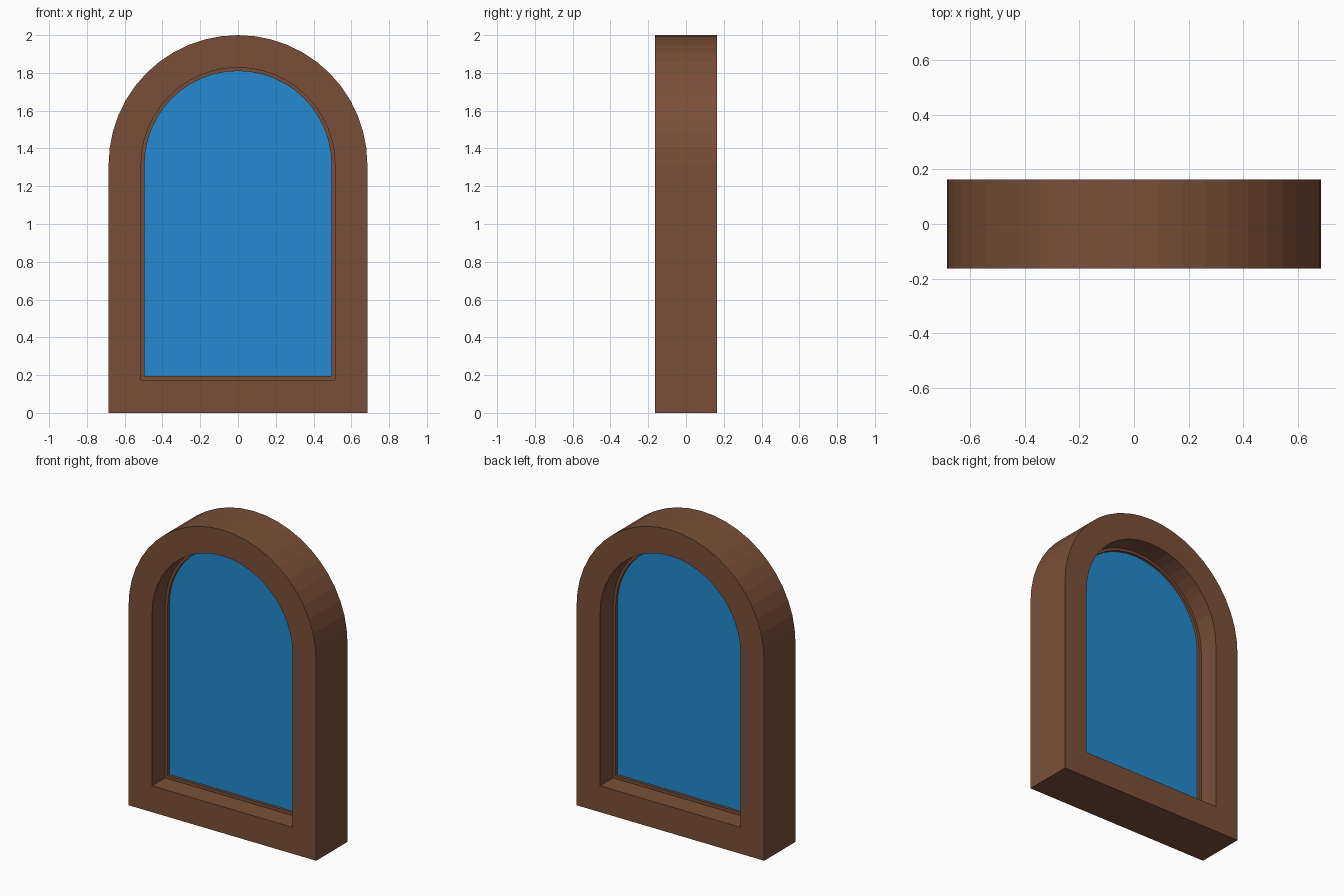
import bpy, bmesh, math

if "Cube" in bpy.data.objects:
    bpy.data.objects.remove(bpy.data.objects["Cube"])

SPRING = 1.315   # height where the arch starts
SEGS = 24        # sides of the half circle


def material(name, rgb):
    m = bpy.data.materials.new(name)
    lin = [((c / 255 + 0.055) / 1.055) ** 2.4 for c in rgb]
    m.diffuse_color = (*lin, 1)
    m.use_nodes = True
    m.node_tree.nodes["Principled BSDF"].inputs["Base Color"].default_value = m.diffuse_color
    return m


def arch(radius, bottom):
    """Arched outline: two bottom corners plus a half circle."""
    pts = [(-radius, bottom), (radius, bottom)]
    for i in range(SEGS + 1):
        a = math.pi * i / SEGS
        pts.append((radius * math.cos(a), SPRING + radius * math.sin(a)))
    return pts


def finish(name, bm, mat):
    bmesh.ops.recalc_face_normals(bm, faces=bm.faces)
    me = bpy.data.meshes.new(name)
    bm.to_mesh(me)
    bm.free()
    me.materials.append(mat)
    ob = bpy.data.objects.new(name, me)
    bpy.context.collection.objects.link(ob)
    return ob


def arched_ring(name, outer, inner, half, mat):
    """Rectangular section swept between two arched outlines."""
    bm = bmesh.new()
    section = [(outer, -half), (inner, -half), (inner, half), (outer, half)]
    loops = [[bm.verts.new((x, y, z)) for x, z in pts] for pts, y in section]
    n = len(outer)
    for k in range(4):
        a, b = loops[k], loops[(k + 1) % 4]
        for i in range(n):
            j = (i + 1) % n
            bm.faces.new((a[i], a[j], b[j], b[i]))
    return finish(name, bm, mat)


def arched_plate(name, outline, half, mat):
    bm = bmesh.new()
    front = [bm.verts.new((x, -half, z)) for x, z in outline]
    back = [bm.verts.new((x, half, z)) for x, z in outline]
    bm.faces.new(front)
    bm.faces.new(back[::-1])
    n = len(outline)
    for i in range(n):
        j = (i + 1) % n
        bm.faces.new((front[i], back[i], back[j], front[j]))
    return finish(name, bm, mat)


wood = material("brown wood", (122, 79, 56))
glass = material("blue glass", (35, 138, 208))

outer = arch(0.685, 0.0)
opening = arch(0.513, 0.174)
pane = arch(0.495, 0.194)

# Thick outer frame, thin inner bead, and the glass pane
arched_ring("window_frame", outer, opening, 0.163, wood)
arched_ring("inner_bead", opening, pane, 0.026, wood)
arched_plate("glass_pane", pane, 0.008, glass)
